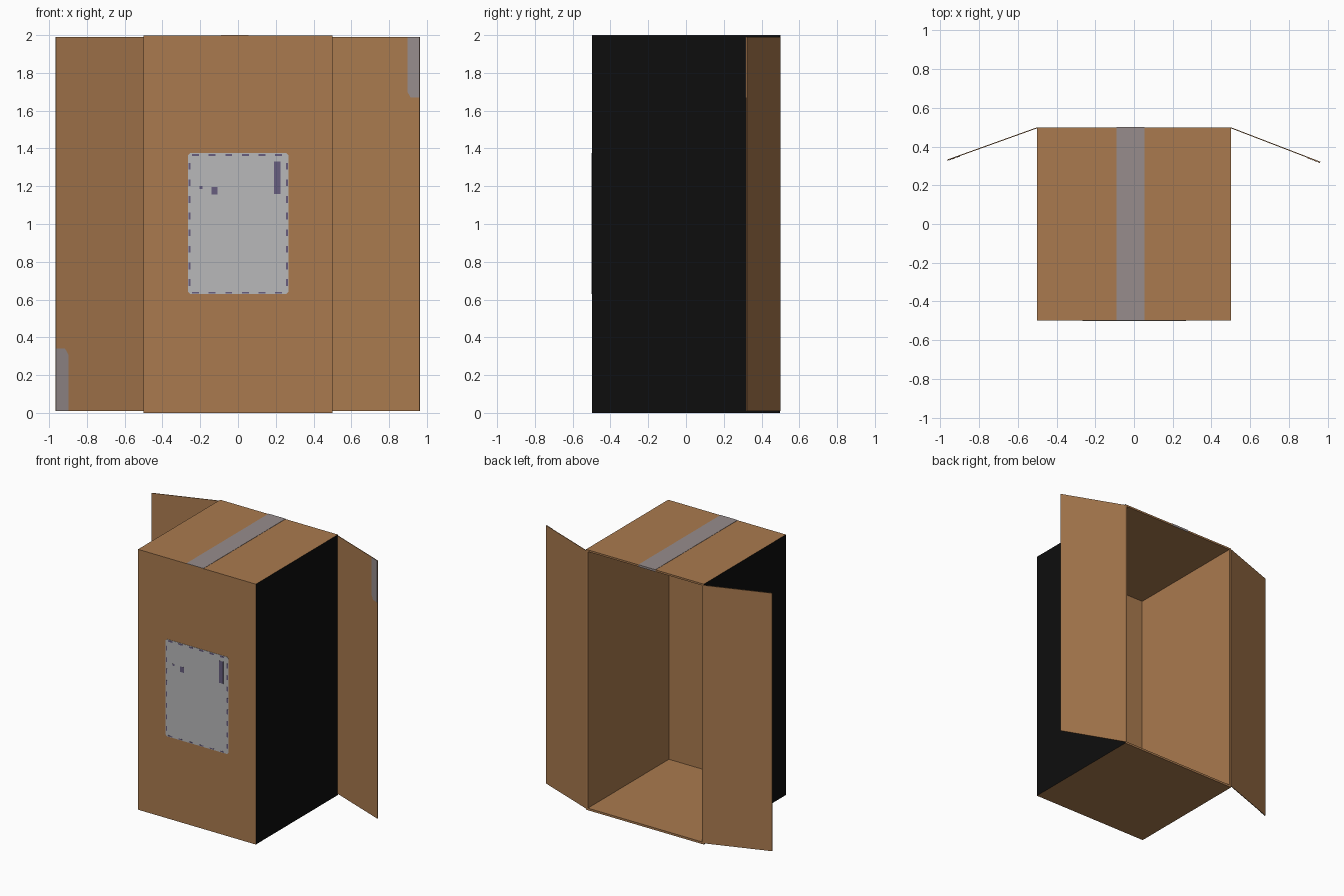
import bpy, bmesh, math
from mathutils import Vector

if "Cube" in bpy.data.objects:
    bpy.data.objects.remove(bpy.data.objects["Cube"])


def material(name, rgb):
    m = bpy.data.materials.new(name)
    m.diffuse_color = (*rgb, 1)
    m.use_nodes = True
    m.node_tree.nodes["Principled BSDF"].inputs["Base Color"].default_value = m.diffuse_color
    return m


CARD = material("cardboard brown", (0.40, 0.195, 0.077))
BLACK = material("black side", (0.004, 0.004, 0.004))
TAPE = material("grey tape", (0.31, 0.265, 0.265))
PAPER = material("label paper", (0.48, 0.48, 0.49))
INK = material("purple ink", (0.135, 0.11, 0.21))


def mesh_object(name, bm, mats):
    bmesh.ops.recalc_face_normals(bm, faces=bm.faces)
    me = bpy.data.meshes.new(name)
    bm.to_mesh(me)
    bm.free()
    for m in mats:
        me.materials.append(m)
    ob = bpy.data.objects.new(name, me)
    bpy.context.collection.objects.link(ob)
    return ob


def add_box(bm, lo, hi):
    lo, hi = Vector(lo), Vector(hi)
    verts = bmesh.ops.create_cube(bm, size=1)["verts"]
    for v in verts:
        v.co = Vector(((lo[i] + hi[i]) / 2 + v.co[i] * (hi[i] - lo[i]) for i in range(3)))


def box(name, lo, hi, mat):
    bm = bmesh.new()
    add_box(bm, lo, hi)
    return mesh_object(name, bm, [mat])


def prism(name, profile, axis_start, axis_dir, mat):
    """Extrude a flat closed profile along a direction."""
    bm = bmesh.new()
    d = Vector(axis_dir)
    base = [bm.verts.new(Vector(axis_start) + Vector(p)) for p in profile]
    f = bm.faces.new(base)
    ext = bmesh.ops.extrude_face_region(bm, geom=[f])["geom"]
    for v in ext:
        if isinstance(v, bmesh.types.BMVert):
            v.co += d
    return mesh_object(name, bm, [mat])


T = 0.016   # cardboard thickness
P = 0.002   # plate thickness
S = 0.5 - T

# Carton walls, open at the back
box("front_wall", (-S, -0.5 + P, 0), (S, -0.5 + T, 2 - P), CARD)
box("top_wall", (-S, -0.5 + T, 2 - T), (S, 0.5 - P, 2 - P), CARD)
box("bottom_wall", (-S, -0.5 + T, 0), (S, 0.5 - P, T), CARD)

# Side walls: black outside, brown inside and on the rims
for side, name in ((1, "right_wall"), (-1, "left_wall")):
    x = sorted((side * S, side * 0.5))
    wall = box(name, (x[0], -0.5 + P, 0), (x[1], 0.5 - P, 2 - P), CARD)
    wall.data.materials.append(BLACK)
    for f in wall.data.polygons:
        if f.normal.x * side > 0.5:
            f.material_index = 1

# Tape over the top seam, folded over the rear rim
box("top_tape", (-0.09, -0.5 + P, 2 - P), (0.055, 0.5, 2), TAPE)
box("rim_tape", (-0.09, 0.5 - P, 2 - T), (0.055, 0.5, 2 - P), TAPE)


# Open flaps with leftover tape at their free edges
def flap(name, side, tip, z_tape, flip):
    hinge, tip = Vector((side * 0.5, 0.5, 0)), Vector(tip)
    along = (tip - hinge).normalized()
    back = Vector((-along.y, along.x, 0))
    if back.y > 0:
        back = -back                      # towards the front
    t = 0.005
    prism(name, [hinge, tip, tip - back * -t, hinge + back * t],
          (0, 0, 0.01), (0, 0, 1.98), CARD)
    z0, z1 = z_tape
    w, c = 0.068, 0.03
    u = [(0, z0), (w, z0), (w, z1 - c), (w - c * 0.6, z1), (0, z1)]
    if flip:
        u = [(a, z0 + z1 - z) for a, z in u]
    prof = [tip - along * a + back * (t + 0.0005) + Vector((0, 0, z)) for a, z in u]
    prism(name + "_tape", prof, (0, 0, 0), back * P, TAPE)


flap("right_flap", 1, (0.963, 0.322, 0), (1.67, 1.99), True)
flap("left_flap", -1, (-0.965, 0.333, 0), (0.01, 0.34), False)

# Shipping label with clipped corners
X0, X1, Z0, Z1, C = -0.265, 0.268, 0.63, 1.375, 0.012
outline = [(X0 + C, Z0), (X1 - C, Z0), (X1, Z0 + C), (X1, Z1 - C),
           (X1 - C, Z1), (X0 + C, Z1), (X0, Z1 - C), (X0, Z0 + C)]
prism("label", [(x, 0, z) for x, z in outline], (0, -0.5, 0), (0, P, 0), PAPER)

# Printed marks: dashed border, bar and small blots
bm = bmesh.new()


def mark(xa, xb, za, zb):
    add_box(bm, (xa, -0.501, za), (xb, -0.5, zb))


for i in range(6):
    x = -0.225 + i * 0.088
    mark(x - 0.018, x + 0.018, Z1 - 0.016, Z1 - 0.004)
    mark(x - 0.018, x + 0.018, Z0 + 0.003, Z0 + 0.011)
for i in range(8):
    z = 0.69 + i * 0.088
    mark(X0 + 0.003, X0 + 0.013, z - 0.018, z + 0.018)
    mark(X1 - 0.013, X1 - 0.003, z - 0.018, z + 0.018)
mark(0.19, 0.225, 1.16, 1.33)
mark(-0.14, -0.108, 1.155, 1.197)
mark(-0.205, -0.187, 1.185, 1.2)
mesh_object("label_marks", bm, [INK])
